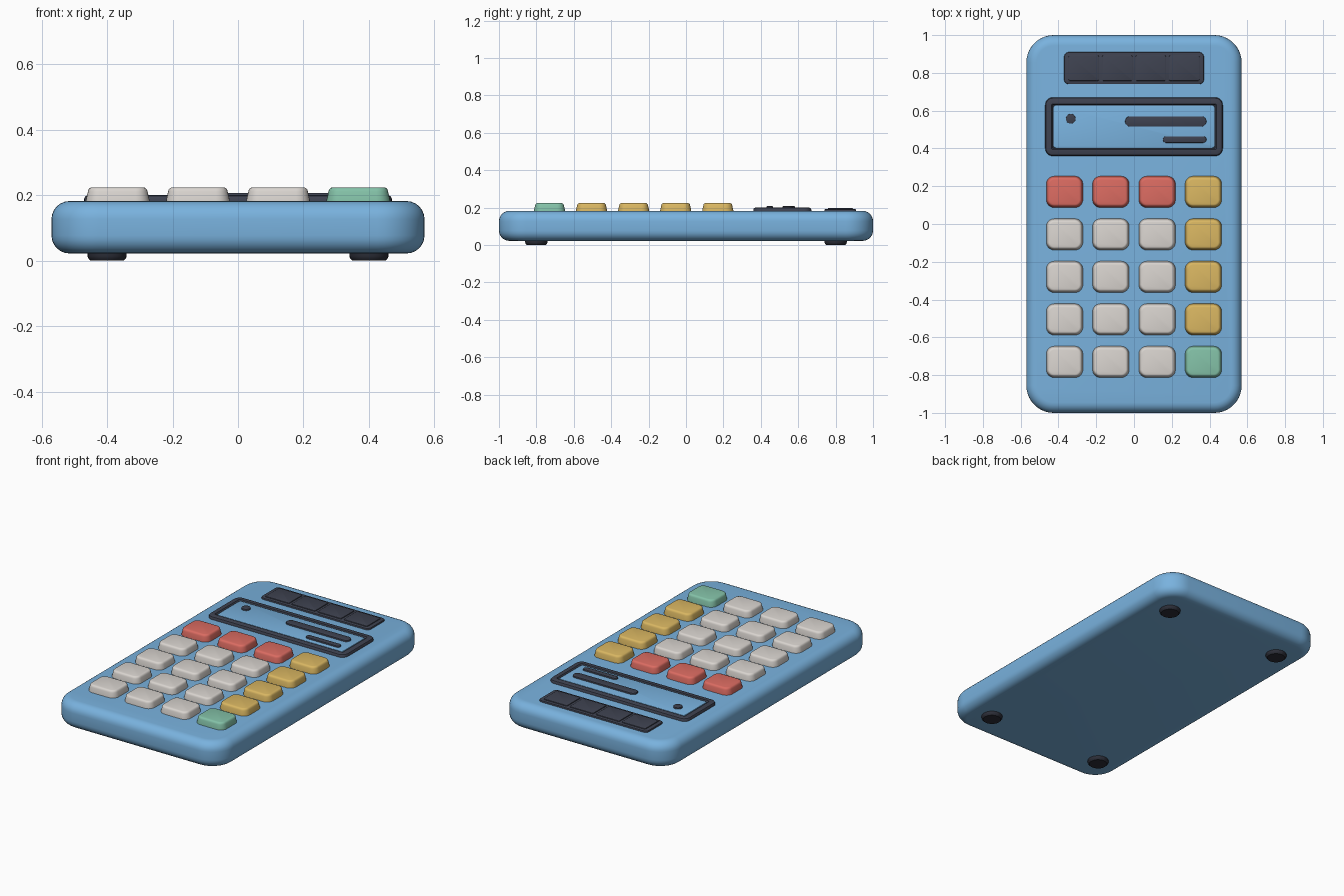
import bpy, bmesh, math

if "Cube" in bpy.data.objects:
    bpy.data.objects.remove(bpy.data.objects["Cube"], do_unlink=True)


def material(name, srgb):
    linear = [((c / 255 + 0.055) / 1.055) ** 2.4 for c in srgb] + [1]
    mat = bpy.data.materials.new(name)
    mat.use_nodes = True
    mat.diffuse_color = linear
    bsdf = mat.node_tree.nodes["Principled BSDF"]
    bsdf.inputs["Base Color"].default_value = linear
    bsdf.inputs["Roughness"].default_value = 0.6
    return mat


blue = material("case blue", (121, 178, 222))
dark = material("dark slate", (62, 66, 80))
black = material("foot black", (44, 46, 56))
grey = material("key light grey", (218, 213, 208))
red = material("key red", (220, 108, 98))
yellow = material("key yellow", (218, 183, 98))
green = material("key green", (132, 194, 168))


def outline(half_x, half_y, radius, steps):
    """Corner-rounded rectangle, counter-clockwise."""
    points = []
    for corner, (sx, sy) in enumerate([(1, 1), (-1, 1), (-1, -1), (1, -1)]):
        for i in range(steps + 1):
            angle = (corner + i / steps) * math.pi / 2
            points.append((sx * (half_x - radius) + radius * math.cos(angle),
                           sy * (half_y - radius) + radius * math.sin(angle)))
    return points


def slab(name, mat, centre, half, radius, profile, steps=6):
    """Stack rounded outlines along a profile of (inset, height), capped at both ends."""
    bm = bmesh.new()
    rings = []
    for inset, z in profile:
        ring = outline(half[0] - inset, half[1] - inset, max(radius - inset, 0.004), steps)
        rings.append([bm.verts.new((x, y, z)) for x, y in ring])
    count = len(rings[0])
    for low, high in zip(rings, rings[1:]):
        for i in range(count):
            j = (i + 1) % count
            bm.faces.new((low[i], low[j], high[j], high[i]))
    bm.faces.new(rings[0][::-1])
    bm.faces.new(rings[-1])
    mesh = bpy.data.meshes.new(name)
    bm.to_mesh(mesh)
    bm.free()
    mesh.materials.append(mat)
    obj = bpy.data.objects.new(name, mesh)
    obj.location = (centre[0], centre[1], 0)
    bpy.context.collection.objects.link(obj)
    bpy.ops.object.select_all(action="DESELECT")
    obj.select_set(True)
    bpy.context.view_layer.objects.active = obj
    bpy.ops.object.shade_smooth_by_angle(angle=math.radians(35))
    return obj


def rounded_top(top, r, segments):
    """Quarter-round profile ending at the top height."""
    angles = [i / segments * math.pi / 2 for i in range(segments + 1)]
    return [(r * (1 - math.cos(a)), top - r + r * math.sin(a)) for a in angles]


def plate(name, mat, centre, half, radius, base, top, bevel):
    return slab(name, mat, centre, half, radius, [(0, base)] + rounded_top(top, bevel, 2))


# Case with rounded rims above and below
BOTTOM, TOP, ROUND = 0.022, 0.182, 0.055
upper = rounded_top(TOP, ROUND, 6)
lower = [(inset, BOTTOM + TOP - z) for inset, z in reversed(upper)]
slab("case", blue, (0, 0), (0.57, 1), 0.145, lower + upper, steps=10)

# Feet
for side, sx in (("left", 1), ("right", -1)):
    for end, sy in (("front", -1), ("back", 1)):
        slab(f"{end}_{side}_foot", black, (sx * 0.4, sy * 0.8), (0.06, 0.06), 0.06,
             [(0.009, 0), (0.003, 0.006), (0, 0.014), (0, 0.03)])

# Solar panel and its cells
plate("solar_panel", dark, (0, 0.825), (0.37, 0.085), 0.025, 0.17, 0.192, 0.006)
for i in range(4):
    plate(f"solar_cell_{i + 1}", dark, ((i - 1.5) * 0.177, 0.825), (0.081, 0.067), 0.008,
          0.185, 0.197, 0.003)

# Screen frame with a recessed floor, then the screen
slab("screen_frame", dark, (0, 0.515), (0.47, 0.155), 0.04,
     [(0, 0.17), (0, 0.19), (0.004, 0.197), (0.011, 0.2), (0.034, 0.2), (0.04, 0.19)])
plate("screen", blue, (0, 0.515), (0.427, 0.113), 0.012, 0.185, 0.198, 0.005)

# Readout marks
plate("readout_bar", dark, (0.168, 0.543), (0.215, 0.027), 0.026, 0.19, 0.207, 0.003)
plate("readout_small_bar", dark, (0.268, 0.447), (0.115, 0.017), 0.016, 0.19, 0.207, 0.003)
plate("readout_dot", dark, (-0.335, 0.557), (0.026, 0.026), 0.026, 0.19, 0.207, 0.003)

# Keys: red top row, yellow right column, green corner key
key_profile = [(0, 0.17), (0, 0.186), (0.006, 0.211)]
key_profile += [(0.006 + inset, z) for inset, z in rounded_top(0.224, 0.013, 3)[1:]]
for row in range(5):
    for column in range(4):
        if column == 3:
            mat = green if row == 4 else yellow
        else:
            mat = red if row == 0 else grey
        slab(f"key_row{row + 1}_column{column + 1}", mat,
             ((column - 1.5) * 0.245, 0.17 - row * 0.225), (0.097, 0.083), 0.042, key_profile)
